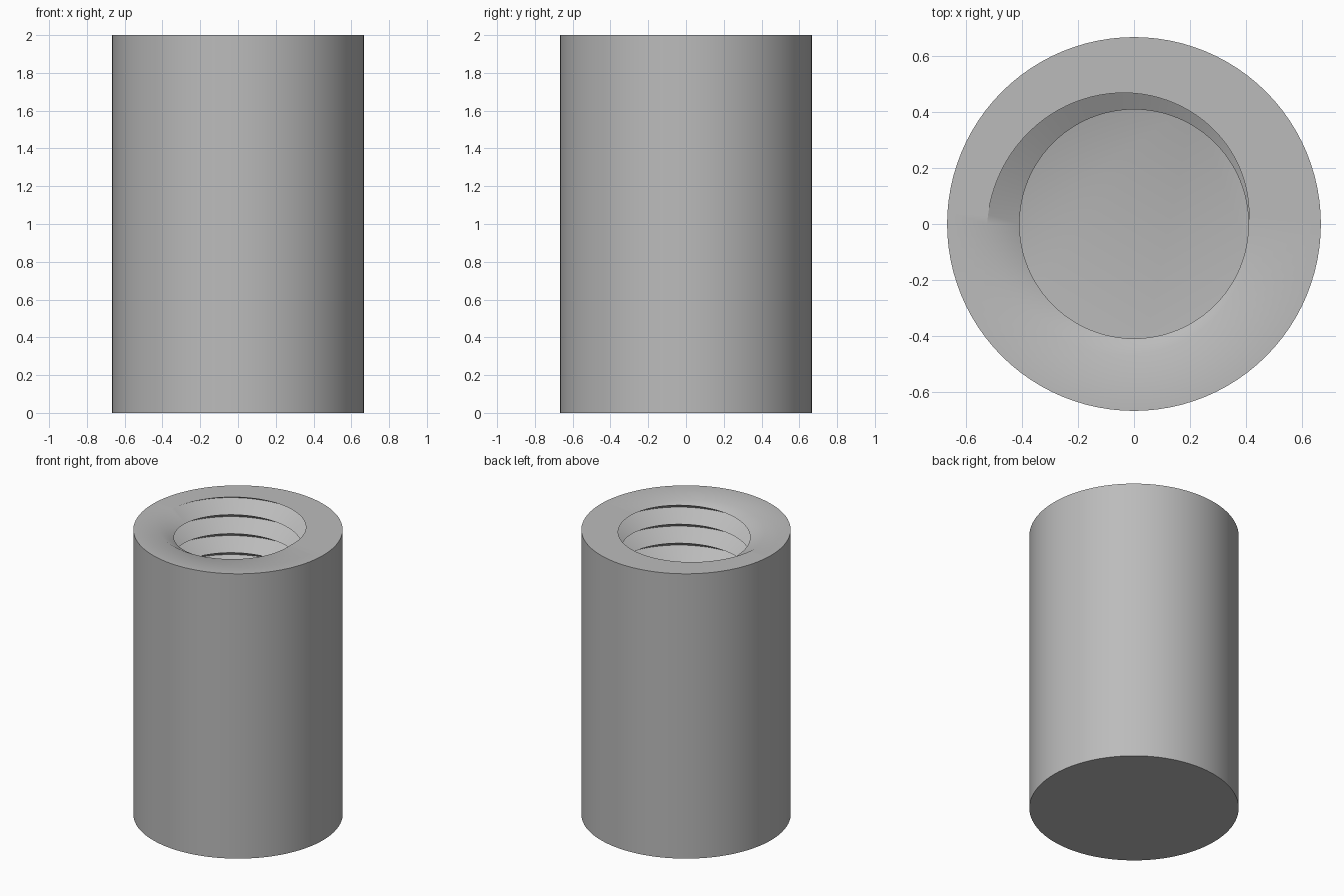
import bpy, bmesh, math

# Remove the default cube only
cube = bpy.data.objects.get("Cube")
if cube:
    bpy.data.objects.remove(cube, do_unlink=True)

HEIGHT, OUTER_R = 2.0, 0.666
MINOR_R, PITCH = 0.408, 2 / 15
DEPTH = PITCH * math.sqrt(3) / 2      # sharp 60 degree thread
FLOOR = 0.2                           # bottom of the blind hole
SIDES = 96
TURNS = math.ceil((HEIGHT - FLOOR) / PITCH)

# Plain grey metal
metal = bpy.data.materials.new("grey metal")
metal.use_nodes = True
grey = (0.5, 0.5, 0.5, 1)
metal.diffuse_color = grey
metal.node_tree.nodes["Principled BSDF"].inputs["Base Color"].default_value = grey


def thread_radius(turn, z):
    """Bore radius of a right-handed V thread whose crest meets the rim at turn 0."""
    u = ((z - HEIGHT) / PITCH - turn) % 1
    return MINOR_R + DEPTH * (1 - abs(2 * u - 1))


def column(turn):
    """Section of the sleeve at one angle: outer wall, rim, then down the thread."""
    pts = [(OUTER_R, 0), (OUTER_R, HEIGHT)]
    for k in range(2, -2 * TURNS - 2, -1):
        z = HEIGHT + PITCH * (turn - 1 + k / 2)
        z = min(HEIGHT, max(FLOOR, z))
        pts.append((thread_radius(turn, z), z))
    a = turn * math.tau
    return [(r * math.cos(a), r * math.sin(a), z) for r, z in pts]


# Threaded sleeve: sweep the section, weld the seam, close base and hole floor
bm = bmesh.new()
cols = [[bm.verts.new(p) for p in column(i / SIDES)] for i in range(SIDES + 1)]
for a, b in zip(cols, cols[1:]):
    for j in range(len(a) - 1):
        bm.faces.new((a[j], b[j], b[j + 1], a[j + 1]))
bmesh.ops.remove_doubles(bm, verts=bm.verts[:], dist=1e-5)
bmesh.ops.delete(bm, geom=[e for e in bm.edges if not e.link_faces], context='EDGES')
bmesh.ops.holes_fill(bm, edges=[e for e in bm.edges if e.is_boundary], sides=0)
bmesh.ops.recalc_face_normals(bm, faces=bm.faces[:])

mesh = bpy.data.meshes.new("threaded_sleeve")
bm.to_mesh(mesh)
bm.free()
mesh.materials.append(metal)
sleeve = bpy.data.objects.new("threaded_sleeve", mesh)
bpy.context.collection.objects.link(sleeve)

# Smooth walls, keeping the rim and thread crests sharp
bpy.ops.object.select_all(action='DESELECT')
sleeve.select_set(True)
bpy.context.view_layer.objects.active = sleeve
bpy.ops.object.shade_smooth_by_angle(angle=math.radians(35))
